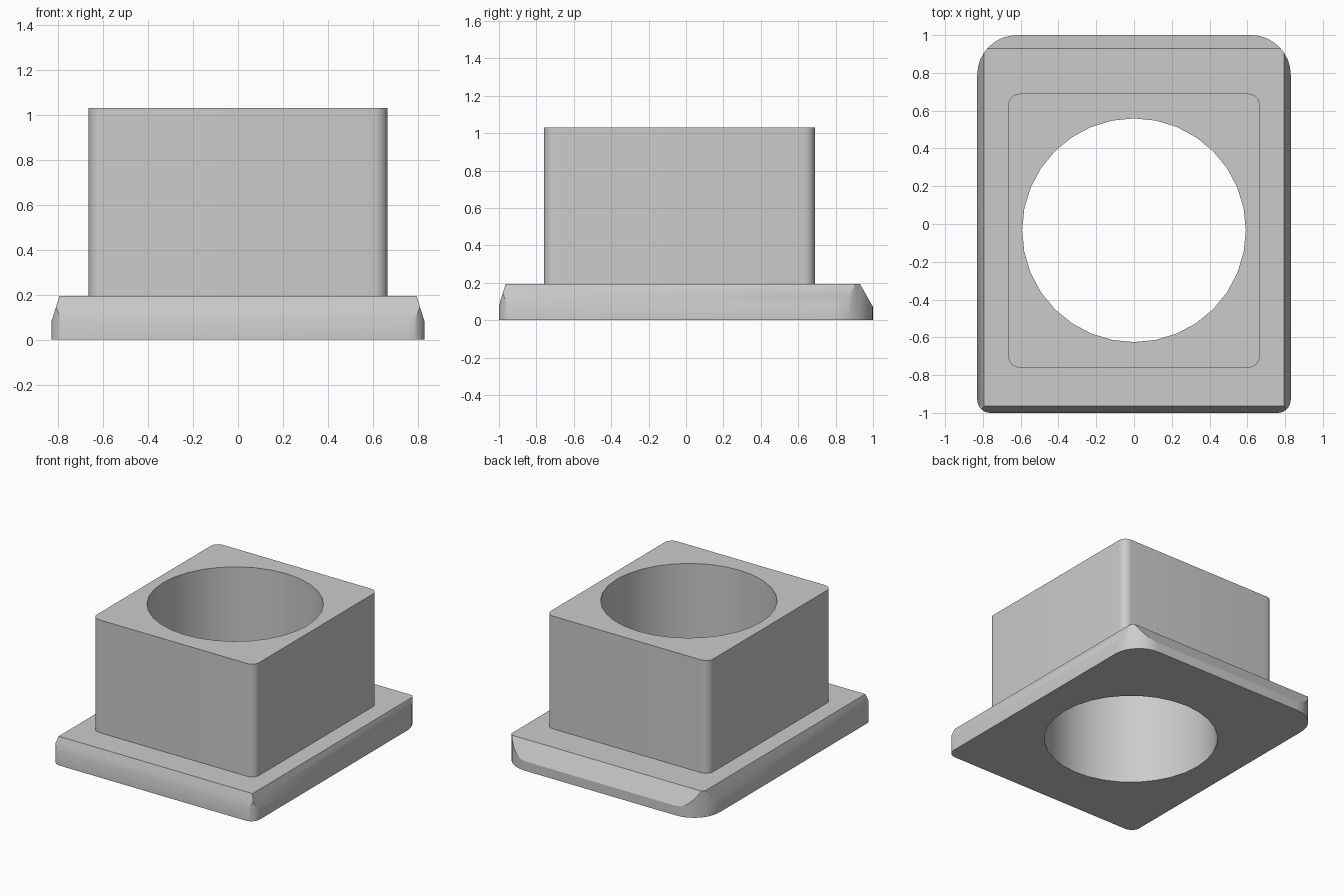
import bpy, bmesh, math
from mathutils import Vector

if "Cube" in bpy.data.objects:
    bpy.data.objects.remove(bpy.data.objects["Cube"], do_unlink=True)

grey = bpy.data.materials.new("plain grey")
grey.use_nodes = True
grey.diffuse_color = (0.6, 0.6, 0.6, 1)
grey.node_tree.nodes["Principled BSDF"].inputs["Base Color"].default_value = (0.6, 0.6, 0.6, 1)

BASE_TOP, TOP = 0.195, 1.03
BORE_Y, BORE_R = -0.033, 0.592


def rounded_outline(x, y0, y1, r_front, r_back, steps=8):
    """Counter-clockwise rectangle with separate front and back corner radii."""
    corners = [(x, y1, r_back), (-x, y1, r_back), (-x, y0, r_front), (x, y0, r_front)]
    points = []
    for i, (cx, cy, r) in enumerate(corners):
        ox = cx - math.copysign(r, cx)
        oy = cy - r if cy == y1 else cy + r
        for k in range(steps + 1):
            a = math.pi / 2 * (i + k / steps)
            points.append((ox + r * math.cos(a), oy + r * math.sin(a)))
    return points


def prism(name, outline, z0, z1, planes=()):
    """Extrude an outline, then slice the solid with sloping planes."""
    bm = bmesh.new()
    face = bm.faces.new([bm.verts.new((x, y, z0)) for x, y in outline])
    new = bmesh.ops.extrude_face_region(bm, geom=[face])["geom"]
    bmesh.ops.translate(bm, vec=(0, 0, z1 - z0),
                        verts=[g for g in new if isinstance(g, bmesh.types.BMVert)])
    for point, normal in planes:
        bmesh.ops.bisect_plane(bm, geom=bm.verts[:] + bm.edges[:] + bm.faces[:],
                               plane_co=point, plane_no=normal, clear_outer=True)
        rim = [e for e in bm.edges if e.is_boundary]
        if rim:
            bmesh.ops.edgeloop_fill(bm, edges=rim)
    bmesh.ops.recalc_face_normals(bm, faces=bm.faces[:])
    mesh = bpy.data.meshes.new(name)
    bm.to_mesh(mesh)
    bm.free()
    mesh.materials.append(grey)
    obj = bpy.data.objects.new(name, mesh)
    bpy.context.collection.objects.link(obj)
    return obj


# Sloping cuts around the upper rim of the base: sides, front, back
side_run, back_run, rise, back_rise = 0.036, 0.07, 0.115, 0.125
rim_cuts = [(Vector((s * (0.83 - side_run), 0, BASE_TOP)), Vector((s * rise, 0, side_run)))
            for s in (-1, 1)]
rim_cuts.append((Vector((0, -1 + side_run, BASE_TOP)), Vector((0, -rise, side_run))))
rim_cuts.append((Vector((0, 1 - back_run, BASE_TOP)), Vector((0, back_rise, back_run))))

base = prism("base_plate", rounded_outline(0.83, -1, 1, 0.07, 0.21), 0, BASE_TOP, rim_cuts)
collar = prism("square_collar", rounded_outline(0.665, -0.76, 0.69, 0.06, 0.06),
               BASE_TOP - 0.005, TOP)

# Round bore through both parts
bore = prism("bore_cutter",
             [(BORE_R * math.cos(math.tau * i / 32), BORE_Y + BORE_R * math.sin(math.tau * i / 32))
              for i in range(32)], -0.5, TOP + 0.5)
for part in (base, collar):
    cut = part.modifiers.new("bore", "BOOLEAN")
    cut.operation = "DIFFERENCE"
    cut.solver = "EXACT"
    cut.object = bore
    bpy.ops.object.select_all(action="DESELECT")
    part.select_set(True)
    bpy.context.view_layer.objects.active = part
    bpy.ops.object.modifier_apply(modifier=cut.name)
    bpy.ops.object.shade_smooth_by_angle(angle=math.radians(28))
bore.hide_render = True
bore.hide_set(True)
